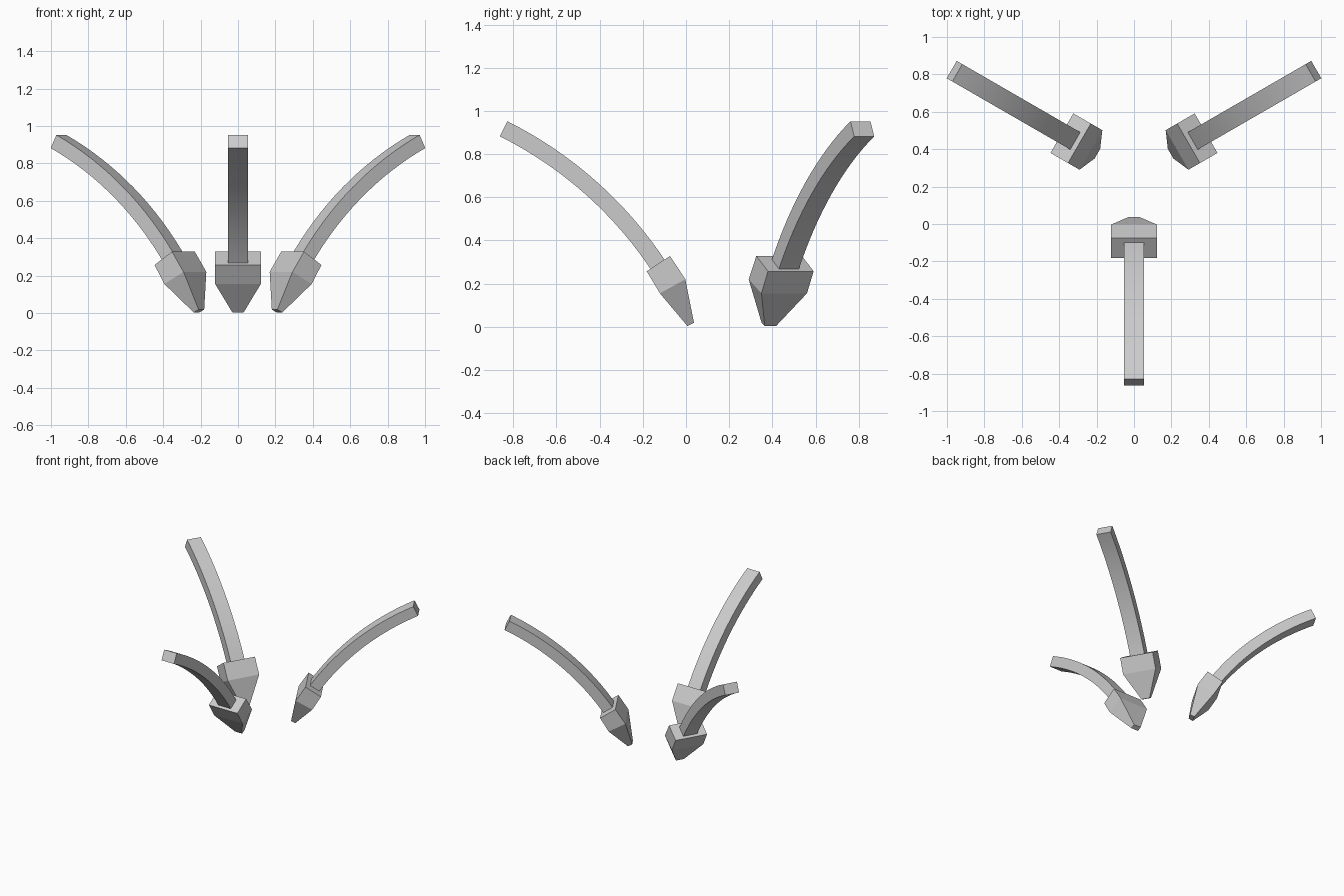
import bpy, bmesh, math
from mathutils import Matrix, Vector

if "Cube" in bpy.data.objects:
    bpy.data.objects.remove(bpy.data.objects["Cube"])

CENTRE = Matrix.Translation((0, 0.263, 0))


def loft(name, rings, angle, smooth=False):
    """Skin four-cornered rings; each ring is (half_width, (y, z) outer, (y, z) inner)."""
    bm = bmesh.new()
    loops = []
    for w, a, b in rings:
        loops.append([bm.verts.new(p) for p in
                      ((-w, *a), (w, *a), (w, *b), (-w, *b))])
    for r, s in zip(loops, loops[1:]):
        for i in range(4):
            j = (i + 1) % 4
            bm.faces.new((r[i], r[j], s[j], s[i]))
    bm.faces.new(loops[0])
    bm.faces.new(loops[-1])
    bm.transform(CENTRE @ Matrix.Rotation(math.radians(angle), 4, 'Z') @ CENTRE.inverted())
    bmesh.ops.recalc_face_normals(bm, faces=bm.faces)
    mesh = bpy.data.meshes.new(name)
    bm.to_mesh(mesh)
    bm.free()
    obj = bpy.data.objects.new(name, mesh)
    bpy.context.collection.objects.link(obj)
    if smooth:
        bpy.ops.object.select_all(action='DESELECT')
        obj.select_set(True)
        bpy.context.view_layer.objects.active = obj
        bpy.ops.object.shade_smooth_by_angle(angle=math.radians(30))
    return obj


# curved arm: circular arc starting at the outer end, steepening toward the tip
start, end = Vector((-0.845, 0.917)), Vector((-0.118, 0.267))
a0, a1 = math.radians(26.5), math.radians(57)
radius = (end - start).length / (2 * math.sin((a1 - a0) / 2))
hub = start - radius * Vector((math.sin(a0), math.cos(a0)))
arm = []
for i in range(17):
    t = a0 + (a1 - a0) * i / 16
    n = Vector((math.sin(t), math.cos(t)))
    arm.append((0.0535, hub + n * (radius - 0.039), hub + n * (radius + 0.039)))

# claw head: block followed by a tapered point
head = [(0.122, (-0.182, 0.257), (-0.074, 0.328)),
        (0.122, (-0.121, 0.155), (-0.003, 0.22)),
        (0.03, (0.007, 0.003), (0.037, 0.019))]

for label, angle in (("front", 0), ("right", 120), ("left", 240)):
    loft(label + "_claw_arm", arm, angle, True)
    loft(label + "_claw_head", head, angle)
